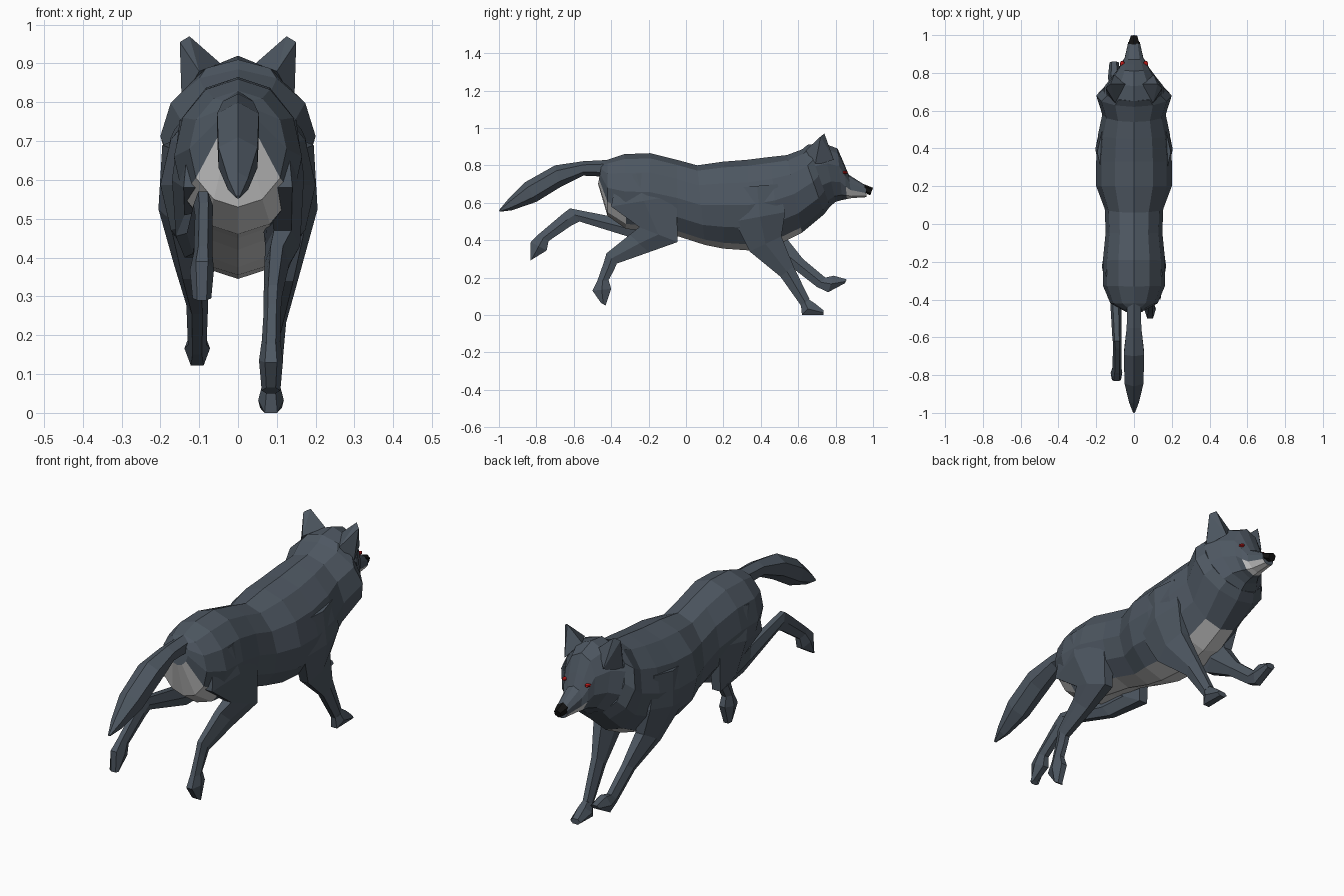
import bpy, bmesh, math
from mathutils import Vector


def material(name, rgb):
    m = bpy.data.materials.new(name)
    m.diffuse_color = (*rgb, 1)
    return m


FUR = material("fur", (0.075, 0.095, 0.12))
PALE = material("pale_fur", (0.55, 0.55, 0.54))
BLACK = material("black", (0.006, 0.006, 0.006))
RED = material("red", (0.5, 0.01, 0.01))


def finish(name, bm, mats):
    bmesh.ops.recalc_face_normals(bm, faces=bm.faces)
    me = bpy.data.meshes.new(name)
    bm.to_mesh(me)
    bm.free()
    for m in mats:
        me.materials.append(m)
    ob = bpy.data.objects.new(name, me)
    bpy.context.collection.objects.link(ob)
    return ob


def loft(name, rings, n=6, flat=False, mats=(FUR,), pale=None):
    """Rings are (top y, top z, bottom y, bottom z, centre x, half width)."""
    bm = bmesh.new()
    loops = []
    for ty, tz, by, bz, x, w in rings:
        top, bot = Vector((x, ty, tz)), Vector((x, by, bz))
        mid, up = (top + bot) / 2, (top - bot) / 2
        k = 0.5 if flat else 0
        s = 1 / math.cos(math.pi / n) if flat else 1
        loop = []
        for i in range(n):
            a = (i + k) * math.tau / n
            loop.append(bm.verts.new(mid + up * math.cos(a) * s + Vector((w * math.sin(a), 0, 0))))
        loops.append(loop)
    for r, (a, b) in enumerate(zip(loops, loops[1:])):
        for i in range(n):
            j = (i + 1) % n
            f = bm.faces.new((a[i], a[j], b[j], b[i]))
            # pale strip along the underside
            if pale and abs(i + 0.5 - n / 2) < pale(r):
                f.material_index = 1
    bm.faces.new(loops[0])
    bm.faces.new(loops[-1])
    return finish(name, bm, mats)


# torso from rump to neck ruff
loft("torso", [
    (-.45, .81, -.47, .70, 0, .05),
    (-.42, .83, -.42, .53, 0, .125),
    (-.33, .86, -.32, .46, 0, .165),
    (-.19, .865, -.20, .45, 0, .165),
    (-.05, .83, -.04, .42, 0, .15),
    (.06, .80, .10, .375, 0, .155),
    (.20, .82, .20, .355, 0, .20),
    (.33, .83, .34, .345, 0, .20),
    (.45, .845, .50, .38, 0, .19),
    (.54, .855, .62, .44, 0, .168),
    (.62, .885, .74, .54, 0, .20),
    (.65, .91, .77, .58, 0, .165)],
    n=12, mats=(FUR, PALE), pale=lambda r: 2 if r < 2 else 1 if r < 9 else 0)

# head and muzzle
loft("head", [
    (.65, .91, .77, .58, 0, .165),
    (.73, .92, .80, .605, 0, .125),
    (.81, .89, .835, .615, 0, .085),
    (.845, .81, .86, .62, 0, .07),
    (.87, .75, .885, .625, 0, .052),
    (.96, .693, .965, .63, 0, .032)],
    n=10, mats=(FUR, PALE), pale=lambda r: 2 if r > 2 else 0)
loft("nose", [(.95, .70, .965, .648, 0, .033), (1.0, .68, .985, .64, 0, .02)],
     mats=(BLACK,))

# tail
loft("tail", [
    (-.40, .83, -.44, .74, 0, .04),
    (-.55, .822, -.55, .745, 0, .045),
    (-.70, .80, -.67, .685, 0, .062),
    (-.86, .71, -.80, .605, 0, .058),
    (-.95, .62, -.93, .56, 0, .03),
    (-1.0, .56, -.995, .552, 0, .006)])

# hind legs
loft("hind_leg_right", [
    (-.16, .77, -.37, .74, .10, .05),
    (-.05, .64, -.40, .58, .11, .06),
    (-.045, .39, -.25, .47, .115, .045),
    (-.20, .335, -.30, .43, .10, .032),
    (-.37, .275, -.425, .33, .09, .024),
    (-.385, .24, -.44, .28, .088, .022),
    (-.415, .185, -.475, .18, .085, .024)], flat=True)
loft("hind_paw_right", [
    (-.415, .19, -.475, .18, .085, .024),
    (-.40, .14, -.50, .13, .085, .031),
    (-.43, .05, -.455, .065, .085, .024)], flat=True)
loft("hind_leg_left", [
    (-.16, .77, -.37, .74, -.10, .05),
    (-.06, .62, -.39, .58, -.11, .06),
    (-.07, .40, -.25, .51, -.115, .045),
    (-.28, .41, -.34, .515, -.10, .032),
    (-.57, .50, -.62, .57, -.09, .025),
    (-.61, .48, -.66, .54, -.088, .023),
    (-.735, .395, -.79, .43, -.09, .024)], flat=True)
loft("hind_paw_left", [
    (-.735, .395, -.79, .43, -.09, .024),
    (-.745, .345, -.83, .39, -.093, .031),
    (-.82, .30, -.832, .29, -.093, .024)], flat=True)

# front legs
loft("front_leg_right", [
    (.49, .70, .27, .68, .145, .05),
    (.53, .55, .26, .50, .15, .055),
    (.51, .42, .34, .34, .12, .045),
    (.575, .26, .505, .205, .095, .029),
    (.66, .085, .615, .05, .085, .024)], flat=True)
loft("front_paw_right", [
    (.655, .085, .615, .05, .085, .024),
    (.685, .065, .62, .0, .085, .033),
    (.735, .025, .735, .0, .085, .028)], flat=True)
loft("front_leg_left", [
    (.49, .70, .27, .68, -.145, .05),
    (.53, .55, .26, .50, -.15, .055),
    (.53, .42, .40, .345, -.12, .045),
    (.625, .30, .565, .255, -.105, .028),
    (.745, .20, .70, .15, -.105, .024)], flat=True)
loft("front_paw_left", [
    (.745, .20, .70, .15, -.105, .024),
    (.79, .21, .76, .122, -.105, .033),
    (.86, .19, .85, .17, -.105, .025)], flat=True)

# ears and eyes, mirrored
for side, s in (("right", 1), ("left", -1)):
    bm = bmesh.new()
    for p in ((.045, .74, .90), (.145, .69, .80), (.105, .79, .83),
              (.10, .64, .88), (.15, .72, .955), (.125, .74, .97)):
        bm.verts.new((s * p[0], p[1], p[2]))
    bmesh.ops.convex_hull(bm, input=bm.verts)
    finish("ear_" + side, bm, (FUR,))

    bm = bmesh.new()
    bmesh.ops.create_icosphere(bm, subdivisions=1, radius=1)
    bmesh.ops.scale(bm, vec=(.014, .018, .009), verts=bm.verts)
    bmesh.ops.translate(bm, vec=(s * .062, .848, .762), verts=bm.verts)
    finish("eye_" + side, bm, (RED,))
